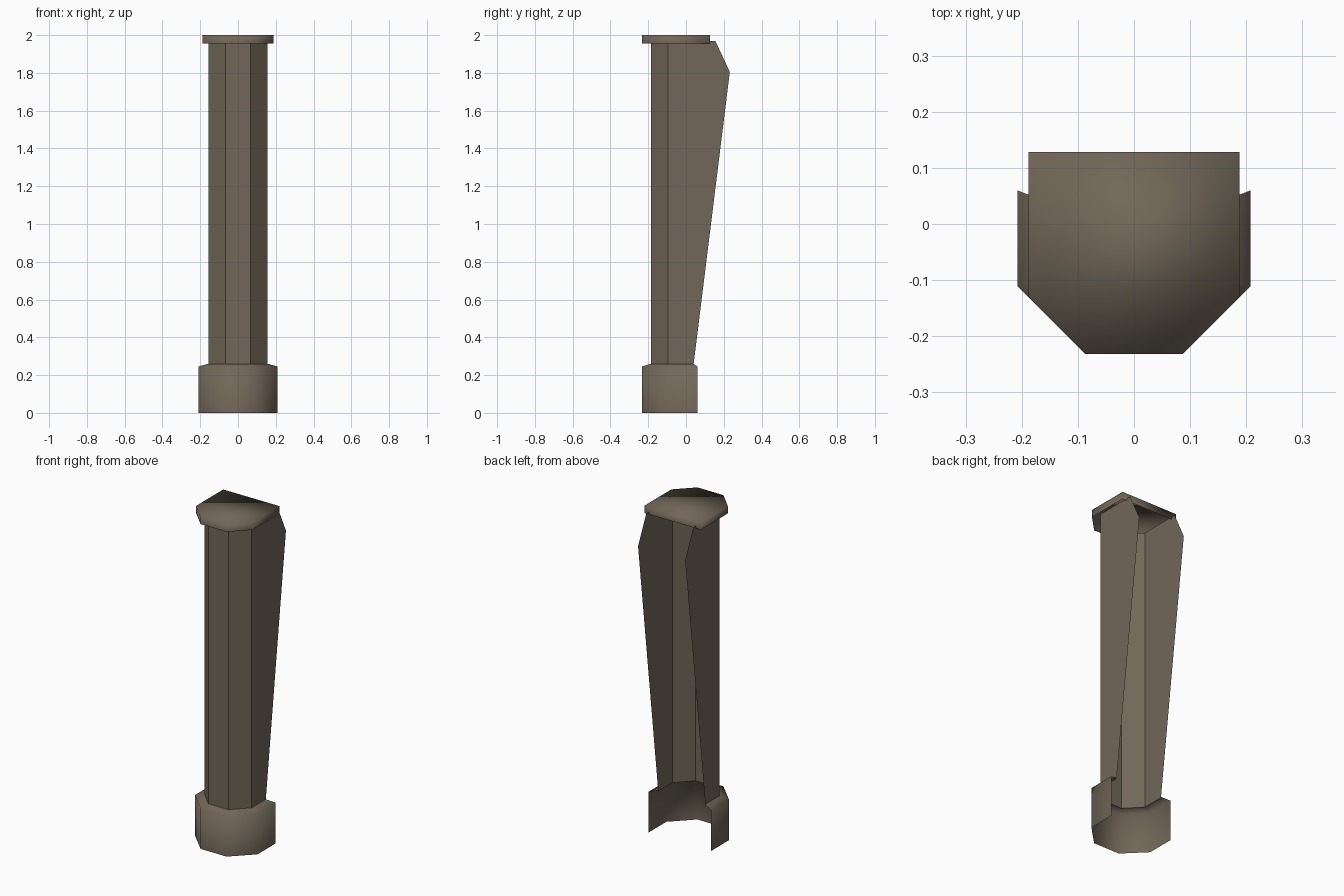
import bpy

if "Cube" in bpy.data.objects:
    bpy.data.objects.remove(bpy.data.objects["Cube"])

stone = bpy.data.materials.new("dark_brown_stone")
stone.diffuse_color = (0.165, 0.135, 0.098, 1)
stone.use_nodes = True
stone.node_tree.nodes["Principled BSDF"].inputs["Base Color"].default_value = stone.diffuse_color


def half_octagon(x, back, side, front_x, front, z):
    """Open ring: right back, right side, chamfers, front, left side, left back."""
    right = [(x, back, z), (x, side, z), (front_x, front, z)]
    return right + [(-px, py, pz) for px, py, pz in reversed(right)]


def add_shell(name, rings, smooth=False, cap=False):
    """Skin a stack of open rings from bottom to top, optionally capped."""
    n = len(rings[0])
    verts = [p for ring in rings for p in ring]
    faces = []
    for r in range(len(rings) - 1):
        a, b = r * n, (r + 1) * n
        for i in range(n - 1):
            faces.append((a + i, b + i, b + i + 1, a + i + 1))
    if cap:
        top = (len(rings) - 1) * n
        faces.append(tuple(top + i for i in reversed(range(n))))
        faces.append((n - 1, top + n - 1, top, 0))  # narrow back lip
    mesh = bpy.data.meshes.new(name)
    mesh.from_pydata(verts, [], faces)
    mesh.materials.append(stone)
    for poly in mesh.polygons:
        poly.use_smooth = smooth
    mesh.update()
    obj = bpy.data.objects.new(name, mesh)
    bpy.context.collection.objects.link(obj)
    return obj


# Shaft: open-backed half octagon whose side panels flare backwards
def shaft_ring(z, back):
    return half_octagon(0.157, back, -0.094, 0.067, -0.186, z)


shaft = add_shell("shaft", [shaft_ring(0.255, 0.04), shaft_ring(1.805, 0.232),
                            shaft_ring(1.97, 0.155)])

# Base collar: wider band with a sloped rim meeting the shaft
collar = add_shell("base_collar", [
    half_octagon(0.208, 0.06, -0.111, 0.087, -0.232, 0.0),
    half_octagon(0.208, 0.06, -0.111, 0.087, -0.232, 0.246),
    half_octagon(0.157, 0.04, -0.094, 0.067, -0.186, 0.26),
], smooth=True)

# Top cap: shallow lid, open underneath
cap = add_shell("top_cap", [
    half_octagon(0.188, 0.128, -0.13, 0.087, -0.232, 1.956),
    half_octagon(0.188, 0.128, -0.13, 0.087, -0.232, 2.0),
], smooth=True, cap=True)
